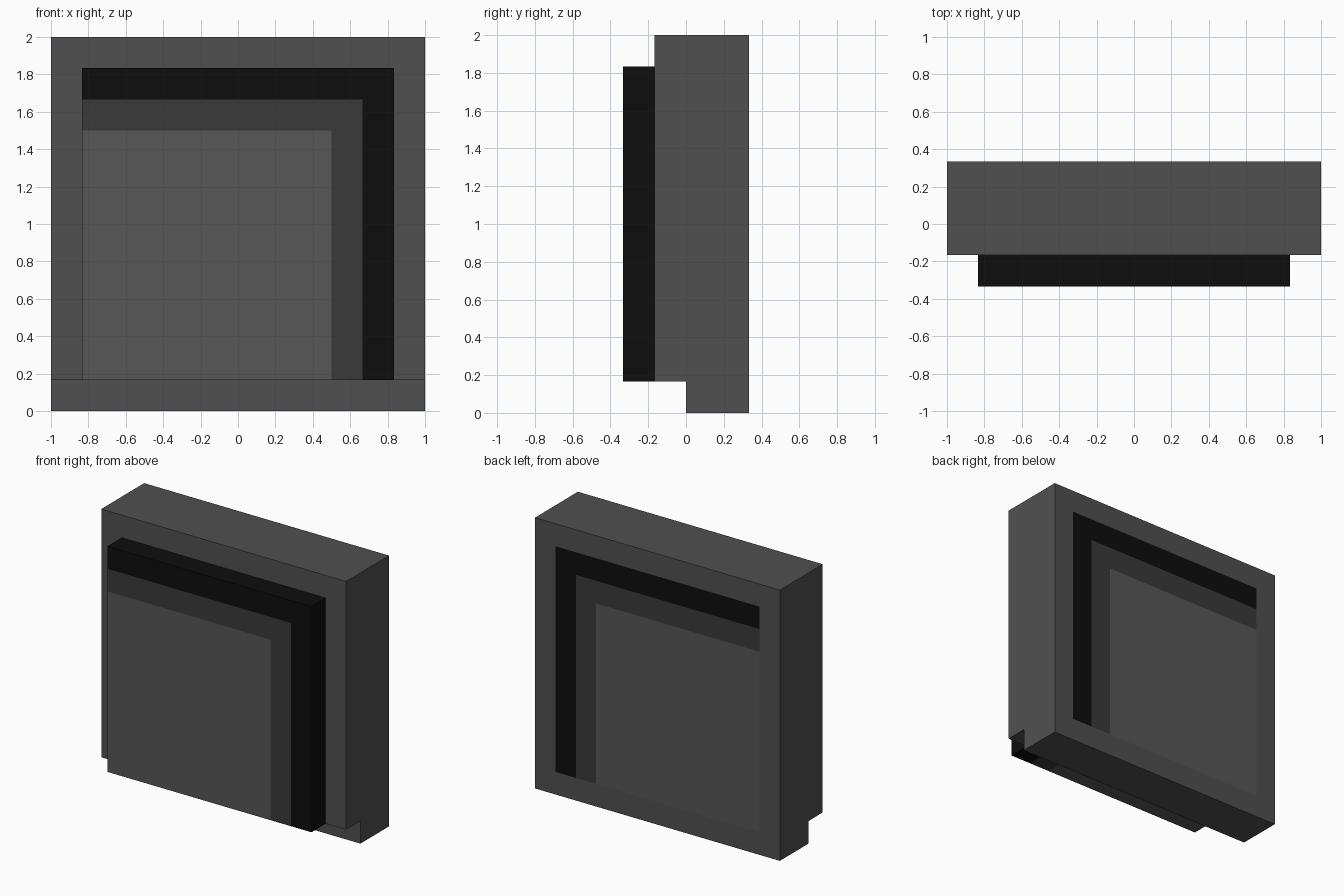
import bpy, bmesh

if "Cube" in bpy.data.objects:
    bpy.data.objects.remove(bpy.data.objects["Cube"])

U = 1 / 6  # block unit


def material(name, srgb):
    lin = ((srgb / 255 + 0.055) / 1.055) ** 2.4 if srgb > 10 else srgb / 255 / 12.92
    mat = bpy.data.materials.new(name)
    mat.diffuse_color = (lin, lin, lin, 1)
    mat.use_nodes = True
    mat.node_tree.nodes["Principled BSDF"].inputs["Base Color"].default_value = mat.diffuse_color
    return mat


def slab(name, profile, y0, y1, mat):
    """Extrude an x-z profile (in block units) from y0 to y1."""
    bm = bmesh.new()
    face = bm.faces.new([bm.verts.new((x * U, y0 * U, z * U)) for x, z in profile])
    ext = bmesh.ops.extrude_face_region(bm, geom=[face], use_keep_orig=True)
    moved = [g for g in ext["geom"] if isinstance(g, bmesh.types.BMVert)]
    bmesh.ops.translate(bm, verts=moved, vec=(0, (y1 - y0) * U, 0))
    bmesh.ops.recalc_face_normals(bm, faces=bm.faces)
    mesh = bpy.data.meshes.new(name)
    bm.to_mesh(mesh)
    bm.free()
    mesh.materials.append(mat)
    obj = bpy.data.objects.new(name, mesh)
    bpy.context.collection.objects.link(obj)
    return obj


def corner(right, top):
    """One-unit-wide L band running along the top and right edges."""
    return [(-5, top - 1), (-5, top), (right, top), (right, 1),
            (right - 1, 1), (right - 1, top - 1)]


frame_grey = material("frame_grey", 80)
panel_grey = material("panel_grey", 87)
dark_grey = material("dark_grey", 58)
black = material("black", 13)

# Surrounding frame and its set-back foot
slab("frame", [(-6, 1), (-6, 12), (6, 12), (6, 1),
               (5, 1), (5, 11), (-5, 11), (-5, 1)], -1, 2, frame_grey)
slab("foot", [(-6, 0), (6, 0), (6, 1), (-6, 1)], 0, 2, frame_grey)

# Inlay: proud of the frame in front, flush at the back
slab("outer_band", corner(5, 11), -2, 2, black)
slab("inner_band", corner(4, 10), -2, 2, dark_grey)
slab("panel", [(-5, 1), (3, 1), (3, 9), (-5, 9)], -2, 2, panel_grey)
